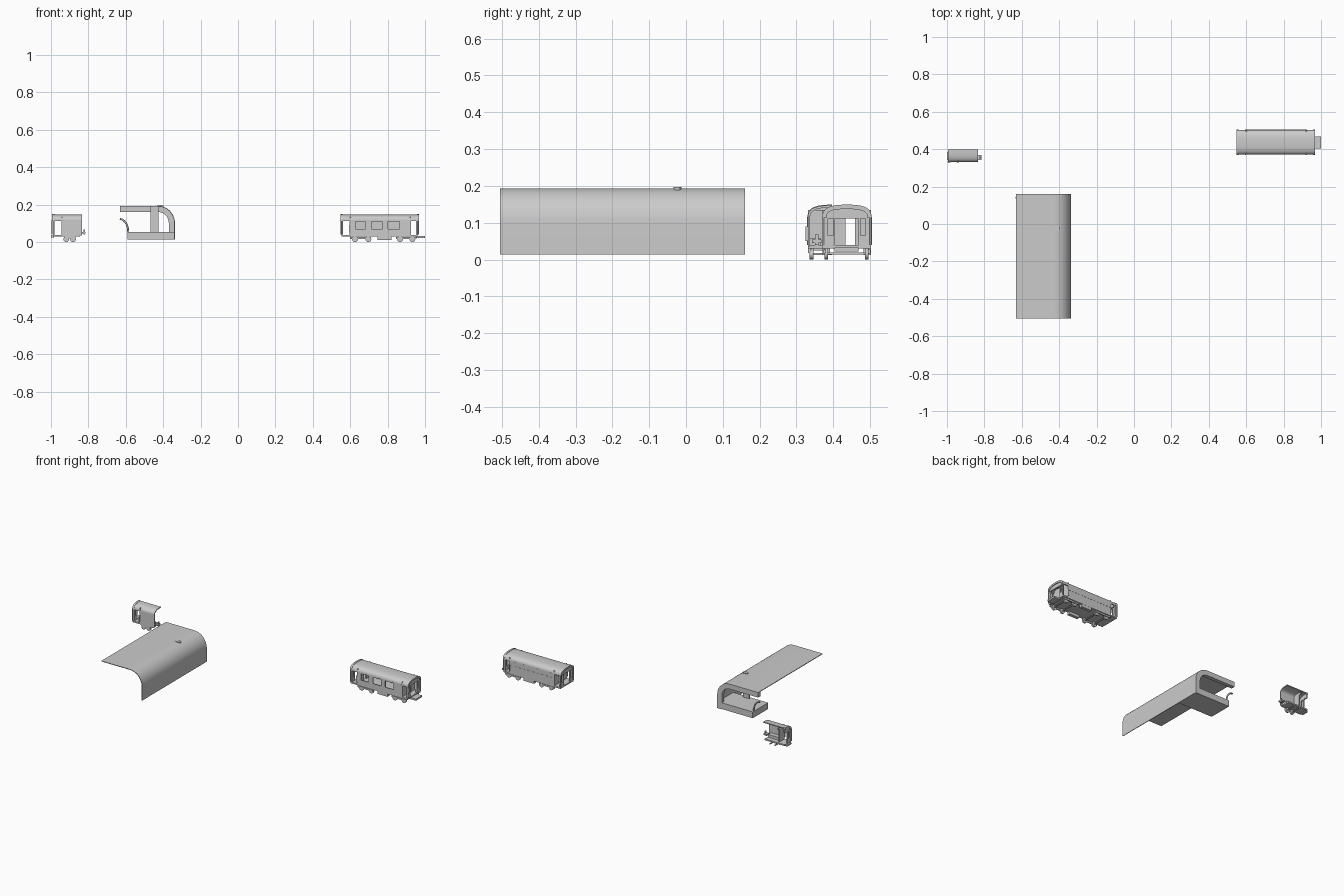
import bpy, bmesh, math
from mathutils import Vector

if "Cube" in bpy.data.objects:
    bpy.data.objects.remove(bpy.data.objects["Cube"])


def finish(name, bm, smooth=False):
    bmesh.ops.remove_doubles(bm, verts=bm.verts, dist=1e-5)
    bmesh.ops.recalc_face_normals(bm, faces=bm.faces)
    me = bpy.data.meshes.new(name)
    bm.to_mesh(me)
    bm.free()
    ob = bpy.data.objects.new(name, me)
    bpy.context.collection.objects.link(ob)
    if smooth:
        bpy.ops.object.select_all(action='DESELECT')
        ob.select_set(True)
        bpy.context.view_layer.objects.active = ob
        bpy.ops.object.shade_smooth_by_angle(angle=math.radians(35))
    return ob


def box(name, x0, x1, y0, y1, z0, z1):
    bm = bmesh.new()
    bmesh.ops.create_cube(bm, size=1)
    for v in bm.verts:
        v.co = Vector(((x0 + x1) / 2 + v.co.x * (x1 - x0), (y0 + y1) / 2 + v.co.y * (y1 - y0),
                       (z0 + z1) / 2 + v.co.z * (z1 - z0)))
    return finish(name, bm)


def place(axis, u, z, w):
    return Vector((w, u, z)) if axis == 'x' else Vector((u, w, z))


def band(name, outer, inner, axis, a, b):
    """Solid strip between two matching profile lines, extruded along an axis."""
    bm = bmesh.new()
    n = len(outer)
    rings = [[bm.verts.new(place(axis, u, z, w)) for u, z in line]
             for w in (a, b) for line in (outer, inner)]
    o0, i0, o1, i1 = rings
    for k in range(n - 1):
        for p, q in ((o0, o1), (i0, i1), (o0, i0), (o1, i1)):
            bm.faces.new((p[k], p[k + 1], q[k + 1], q[k]))
    for k in (0, n - 1):
        bm.faces.new((o0[k], i0[k], i1[k], o1[k]))
    return finish(name, bm, True)


def panel(name, axis, a, b, u0, u1, z0, z1, holes):
    """Flat wall with rectangular openings."""
    bm = bmesh.new()
    us = sorted({u0, u1} | {h[i] for h in holes for i in (0, 1)})
    zs = sorted({z0, z1} | {h[i] for h in holes for i in (2, 3)})
    for p, q in zip(us, us[1:]):
        for r, s in zip(zs, zs[1:]):
            if any(h[0] < (p + q) / 2 < h[1] and h[2] < (r + s) / 2 < h[3] for h in holes):
                continue
            bm.faces.new([bm.verts.new(place(axis, u, z, a)) for u, z in ((p, r), (q, r), (q, s), (p, s))])
    bmesh.ops.remove_doubles(bm, verts=bm.verts, dist=1e-5)
    ext = bmesh.ops.extrude_face_region(bm, geom=bm.faces[:], use_keep_orig=True)
    d = place(axis, 0, 0, b - a)
    bmesh.ops.translate(bm, verts=[g for g in ext['geom'] if isinstance(g, bmesh.types.BMVert)], vec=d)
    return finish(name, bm)


def wheel(name, x, y, r=0.016):
    bpy.ops.mesh.primitive_cylinder_add(vertices=20, radius=r, depth=0.01, location=(x, y, r),
                                        rotation=(math.pi / 2, 0, 0))
    bpy.context.object.name = name
    bpy.ops.object.shade_smooth_by_angle()


def pipe(name, pts, r):
    cu = bpy.data.curves.new(name, 'CURVE')
    cu.dimensions = '3D'
    cu.bevel_depth, cu.bevel_resolution, cu.use_fill_caps = r, 2, True
    sp = cu.splines.new('POLY')
    sp.points.add(len(pts) - 1)
    for p, c in zip(sp.points, pts):
        p.co = (*c, 1)
    ob = bpy.data.objects.new(name, cu)
    bpy.context.collection.objects.link(ob)


def arch(yc, hw, z0, h, a0, a1, n=16):
    """Rounded carriage roof section."""
    out = []
    for k in range(n + 1):
        t = math.radians(a0 + (a1 - a0) * k / n)
        c, s = math.cos(t), math.sin(t)
        out.append((yc + hw * math.copysign(abs(c) ** 0.72, c), z0 + h * max(s, 0) ** 0.72))
    return out


ZW, HR = 0.113, 0.034

# ---- Complete carriage
yc, hw = 0.437, 0.066
xa, xb = 0.553, 0.963
ya, yb = yc - hw, yc + hw
full = arch(yc, hw, ZW, HR, 180, 0, 24)
band("carriage_roof", full, arch(yc, hw - 0.006, ZW, HR - 0.006, 180, 0, 24), 'x', xa, xb)
for nm, x in (("rear", xa), ("front", xb - 0.01)):
    s = -1 if nm == "rear" else 1
    base = [(u, ZW) for u, z in full]
    band(nm + "_gable", full, base, 'x', x, x + 0.01)
    panel(nm + "_end_wall", 'x', x, x + 0.008, ya + 0.003, yb - 0.003, 0.035, ZW,
          [(ya + 0.015, ya + 0.029, 0.065, 0.112), (yb - 0.029, yb - 0.015, 0.065, 0.112),
           (0.405, 0.469, 0.036, 0.112)])
    # raised roof rim and corner grab rails
    xr = xa - 0.005 if s < 0 else xb - 0.007
    band(nm + "_roof_rim", arch(yc, hw + 0.001, ZW, HR + 0.002, 180, 0, 24),
         arch(yc, hw - 0.01, ZW, HR - 0.01, 180, 0, 24), 'x', xr, xr + 0.012)
    for y in (ya + 0.001, yb - 0.001):
        xg = x + 0.005 + s * 0.006
        pipe(nm + "_grab_rail", [(xg, y, 0.04), (xg, y, 0.115)], 0.003)
    xi = 0.597 if s < 0 else 0.918
    panel(nm + "_bulkhead", 'x', xi, xi + 0.007, ya, yb, 0.038, 0.135, [(0.433, 0.459, 0.039, 0.12)])
panel("window_wall", 'y', ya, ya + 0.006, 0.597, 0.925, 0.035, ZW + 0.004,
      [(0.627, 0.683, 0.07, 0.111), (0.713, 0.772, 0.07, 0.111), (0.802, 0.863, 0.07, 0.111)])
panel("plain_wall", 'y', yb - 0.006, yb, 0.597, 0.925, 0.035, ZW + 0.004, [])
box("wall_trim", 0.6, 0.92, yb, yb + 0.001, 0.085, 0.089)
box("carriage_floor", xa, xb, ya, yb, 0.03, 0.039)
for y in (ya - 0.002, yb):
    for x in (0.594, 0.918):
        box("door_handle", x, x + 0.006, y, y + 0.002, 0.05, 0.09)
for x in (0.626, 0.697, 0.867, 0.932):
    for y in (0.381, 0.491):
        wheel("carriage_wheel", x, y)
    box("axle", x - 0.003, x + 0.003, 0.381, 0.491, 0.013, 0.019)
for y in (0.372, 0.494):
    for x in (0.60, 0.845):
        box("bogie_frame", x, x + 0.11, y, y + 0.007, 0.017, 0.027)
    box("underfloor_box", 0.745, 0.82, y - 0.001 if y < 0.4 else y - 0.012,
        y + 0.019 if y < 0.4 else y + 0.008, 0.012, 0.031)
box("coupling_plate", 0.955, 1.0, 0.404, 0.468, 0.022, 0.033)

# ---- Sectioned carriage, open on its back side
yc, hw = 0.397, 0.066
ya = yc - hw
xa, xb = -0.99, -0.835
half = arch(yc, hw, ZW, HR, 180, 90)
band("section_roof", half, arch(yc, hw - 0.006, ZW, HR - 0.006, 180, 90), 'x', xa, xb)
band("section_gable", half, [(u, ZW) for u, z in half], 'x', xa, xa + 0.008)
band("section_rim", arch(yc, hw + 0.001, ZW, HR + 0.002, 180, 90),
     arch(yc, hw - 0.01, ZW, HR - 0.01, 180, 90), 'x', xa - 0.004, xa + 0.008)
panel("section_end_wall", 'x', xa, xa + 0.008, ya + 0.003, yc, 0.035, ZW,
      [(ya + 0.015, ya + 0.029, 0.065, 0.112), (ya + 0.038, yc, 0.036, 0.112)])
panel("section_bulkhead", 'x', -0.943, -0.937, ya, yc, 0.038, 0.135, [(yc - 0.012, yc, 0.039, 0.12)])
box("section_side_wall", -0.943, xb, ya, ya + 0.006, 0.035, ZW + 0.004)
box("section_floor", xa, xb - 0.01, ya, yc, 0.03, 0.039)
pipe("section_grab_rail", [(-0.994, ya + 0.001, 0.04), (-0.994, ya + 0.001, 0.115)], 0.003)
box("section_step", -1.0, -0.985, ya + 0.012, yc - 0.012, 0.025, 0.034)
box("section_handle", -0.945, -0.939, ya - 0.006, ya, 0.05, 0.09)
for x in (-0.918, -0.882):
    wheel("section_wheel", x, ya + 0.01, 0.015)
    box("section_axle", x - 0.003, x + 0.003, ya + 0.01, yc, 0.012, 0.018)
box("section_bogie", -0.93, -0.868, ya + 0.001, ya + 0.008, 0.018, 0.031)
box("section_seat", -0.93, -0.85, ya + 0.006, ya + 0.036, 0.039, 0.057)
box("section_coupling", -0.84, -0.816, 0.342, 0.368, 0.045, 0.054)
box("coupling_pin", -0.826, -0.819, 0.35, 0.36, 0.04, 0.068)


# ---- Curved canopy
def canopy(t):
    pts = [(-0.632, 0.193 - t), (-0.53, 0.193 - t)]
    for k in range(13):
        a = math.radians(90 - 7.5 * k)
        pts.append((-0.425 + (0.088 - t) * math.cos(a), 0.1 + (0.093 - t) * math.sin(a)))
    return pts + [(-0.337 - t, 0.013)]


band("canopy_sheet", canopy(0), canopy(0.004), 'y', -0.505, 0.16)
band("canopy_end_arch", canopy(0.001), canopy(0.033), 'y', 0.135, 0.16)
box("platform_floor", -0.592, -0.34, 0.0, 0.158, 0.014, 0.055)
box("canopy_post", -0.468, -0.425, 0.01, 0.02, 0.05, 0.19)
pipe("curved_handle", [(-0.632 + 0.045 * math.sin(a), 0.14, 0.055 + 0.068 * math.cos(a))
                       for a in [math.pi / 16 * k for k in range(9)]], 0.005)
bpy.ops.mesh.primitive_cylinder_add(vertices=24, radius=1, depth=1, location=(-0.415, -0.023, 0.193))
vent = bpy.context.object
vent.name = "roof_vent"
vent.scale = (0.018, 0.011, 0.007)
